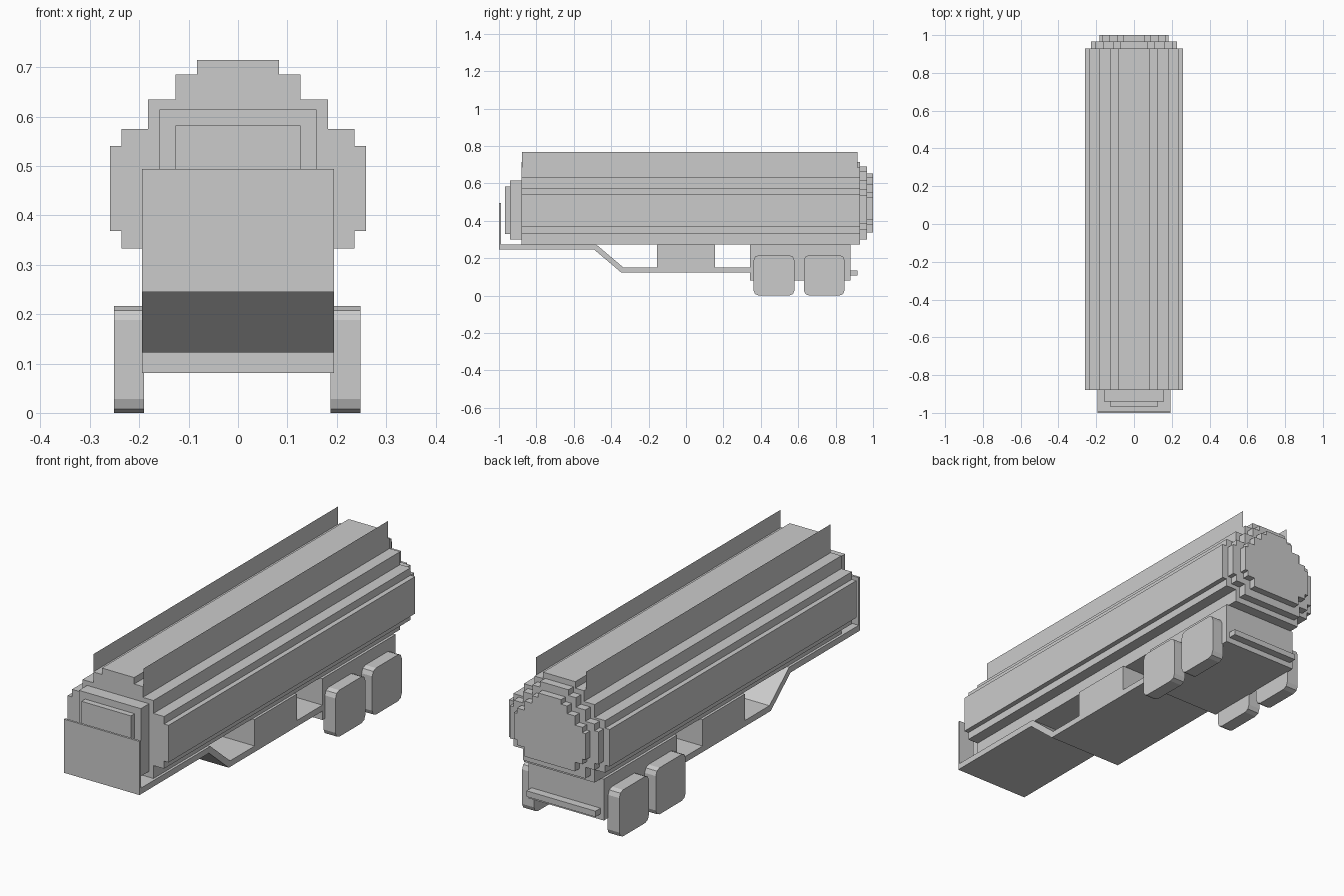
import bpy
import bmesh
from mathutils import Vector

default = bpy.data.objects.get("Cube")
if default:
    bpy.data.objects.remove(default, do_unlink=True)

grey = bpy.data.materials.new("plain grey")
grey.use_nodes = True
colour = (0.6, 0.6, 0.6, 1)
grey.diffuse_color = colour
grey.node_tree.nodes["Principled BSDF"].inputs["Base Color"].default_value = colour


def finish(name, bm):
    mesh = bpy.data.meshes.new(name)
    bm.to_mesh(mesh)
    bm.free()
    mesh.materials.append(grey)
    obj = bpy.data.objects.new(name, mesh)
    bpy.context.collection.objects.link(obj)
    return obj


def prism(name, points, axis, start, end):
    """Extrude a closed profile along x (points are y, z) or y (points are x, z)."""
    def place(a, b):
        return (start, a, b) if axis == "x" else (a, start, b)
    bm = bmesh.new()
    face = bm.faces.new([bm.verts.new(place(a, b)) for a, b in points])
    grown = bmesh.ops.extrude_face_region(bm, geom=[face])["geom"]
    move = Vector((end - start, 0, 0) if axis == "x" else (0, end - start, 0))
    bmesh.ops.translate(bm, vec=move,
                        verts=[v for v in grown if isinstance(v, bmesh.types.BMVert)])
    if len(bm.faces) == len(points) + 1:
        bm.faces.new([v for v in face.verts])
    bmesh.ops.recalc_face_normals(bm, faces=bm.faces)
    return finish(name, bm)


def box(name, x, y, z):
    return prism(name, [(y[0], z[0]), (y[1], z[0]), (y[1], z[1]), (y[0], z[1])],
                 "x", x[0], x[1])


# Stepped tank outline: half width, bottom and top of each tier
W = 0.194
right_side = [(0.182, 0.273), (0.182, 0.333), (0.236, 0.333), (0.236, 0.368),
              (0.259, 0.368), (0.259, 0.54), (0.236, 0.54), (0.236, 0.575),
              (0.182, 0.575), (0.182, 0.635), (0.127, 0.635), (0.127, 0.685),
              (0.083, 0.685), (0.083, 0.715)]
outline = right_side + [(-x, z) for x, z in reversed(right_side)]
MID = 0.497


def scaled(s):
    return [(x * s, MID + (z - MID) * s) for x, z in outline]


# Tank body and stepped rear cap
prism("tank_body", outline, "y", -0.88, 0.93)
prism("tank_rear_cap_outer", scaled(0.88), "y", 0.93, 0.967)
prism("tank_rear_cap_inner", scaled(0.71), "y", 0.967, 1.0)

# Front cap panels
box("tank_front_cap_outer", (-0.159, 0.159), (-0.94, -0.88), (0.3, 0.614))
box("tank_front_cap_inner", (-0.127, 0.127), (-0.967, -0.94), (0.33, 0.582))

# Thin upright sheets along the top walkway
for side, x in (("left", 0.1275), ("right", -0.1275)):
    bm = bmesh.new()
    bm.faces.new([bm.verts.new((x, y, z)) for y, z in
                  ((-0.877, 0.635), (0.917, 0.635), (0.917, 0.767), (-0.877, 0.767))])
    finish(side + "_top_rail", bm)

# Cranked chassis plate with the front headboard
prism("chassis_plate",
      [(-1, 0.245), (-0.49, 0.245), (-0.345, 0.122), (0.345, 0.122),
       (0.345, 0.15), (-0.335, 0.15), (-0.48, 0.273), (-0.99, 0.273),
       (-0.99, 0.494), (-1, 0.494)], "x", -W, W)

# Support block, rear axle block and bumper
box("middle_support", (-W, W), (-0.155, 0.155), (0.15, 0.273))
box("rear_axle_block", (-W, W), (0.342, 0.88), (0.081, 0.273))
box("rear_bumper", (-0.177, 0.177), (0.88, 0.917), (0.107, 0.134))

# Squared wheels with rounded corners
for side, x in (("left", (0.187, 0.248)), ("right", (-0.251, -0.19))):
    for row, y in (("front", (0.361, 0.58)), ("rear", (0.63, 0.848))):
        wheel = box(side + "_" + row + "_wheel", x, y, (0, 0.216))
        bm = bmesh.new()
        bm.from_mesh(wheel.data)
        across = [e for e in bm.edges
                  if abs(e.verts[0].co.x - e.verts[1].co.x) > 0.01]
        bmesh.ops.bevel(bm, geom=across, offset=0.028, offset_type="OFFSET",
                        segments=2, profile=0.5, affect="EDGES")
        bm.to_mesh(wheel.data)
        bm.free()
